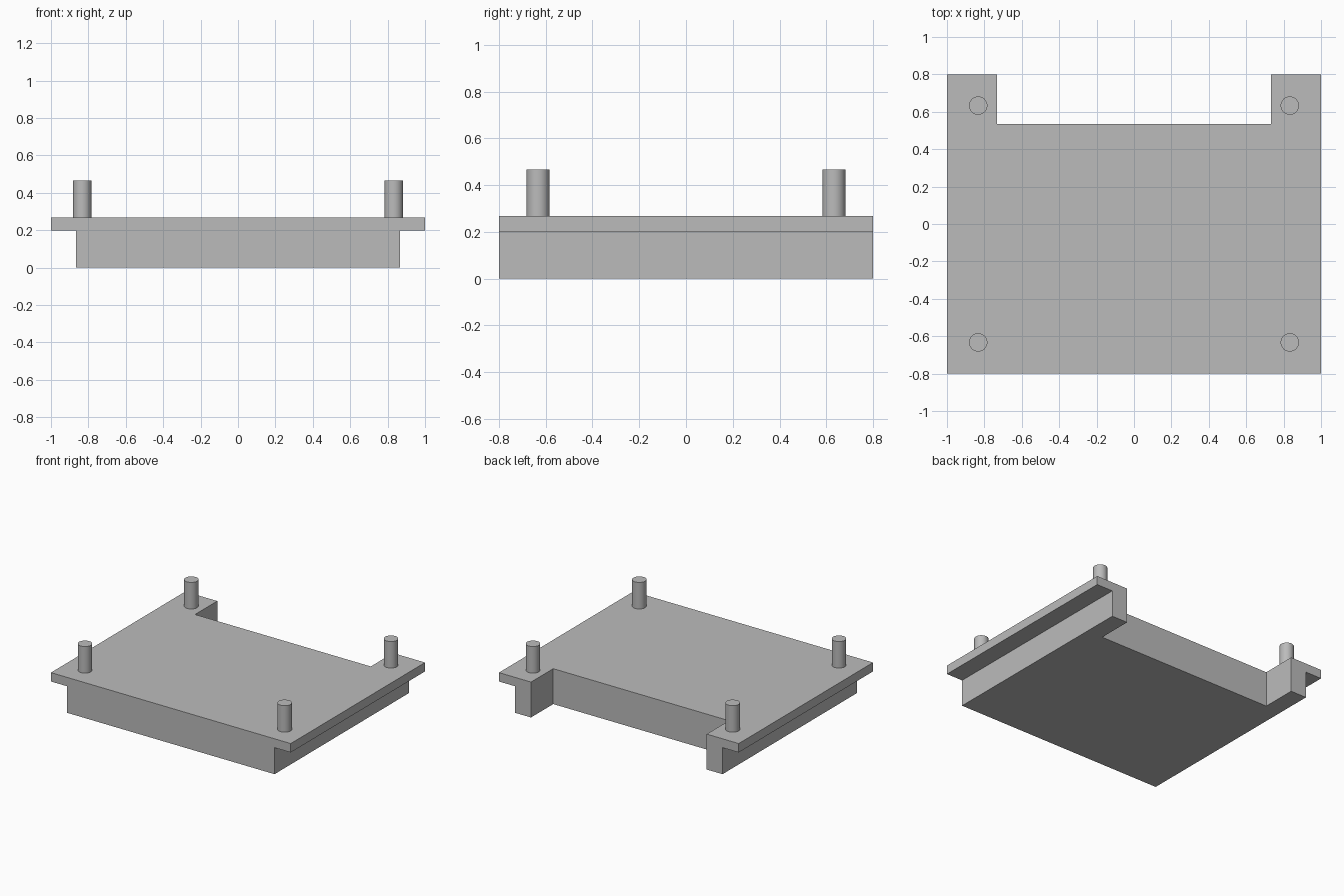
import bpy, bmesh
from mathutils import Matrix

cube = bpy.data.objects.get("Cube")
if cube:
    bpy.data.objects.remove(cube, do_unlink=True)

# Single flat colour
grey = bpy.data.materials.new("plain_grey")
grey.use_nodes = True
colour = (0.5, 0.5, 0.5, 1)
grey.diffuse_color = colour
grey.node_tree.nodes["Principled BSDF"].inputs["Base Color"].default_value = colour

DEPTH = 0.8        # half depth
TOP = 0.267        # top of the plate
LEDGE = 0.2        # underside of the overhang


def add_object(name, bm):
    bmesh.ops.recalc_face_normals(bm, faces=bm.faces)
    mesh = bpy.data.meshes.new(name)
    bm.to_mesh(mesh)
    bm.free()
    mesh.materials.append(grey)
    obj = bpy.data.objects.new(name, mesh)
    bpy.context.collection.objects.link(obj)
    return obj


def prism(name, profile, y0, y1):
    """Extrude an x-z profile along y."""
    bm = bmesh.new()
    face = bm.faces.new([bm.verts.new((x, y0, z)) for x, z in profile])
    ext = bmesh.ops.extrude_face_region(bm, geom=[face])
    verts = [v for v in ext["geom"] if isinstance(v, bmesh.types.BMVert)]
    bmesh.ops.translate(bm, verts=verts, vec=(0, y1 - y0, 0))
    return add_object(name, bm)


# Base block with a thin overhanging plate on both sides
half = [(0.865, 0), (0.865, LEDGE), (1, LEDGE), (1, TOP)]
base = prism("base_plate", half + [(-x, z) for x, z in reversed(half)], -DEPTH, DEPTH)

# Rectangular notch through the back edge
notch = prism("notch_cutter", [(-0.733, -1), (0.733, -1), (0.733, 1), (-0.733, 1)], 0.535, 1)
notch.hide_render = True
cut = base.modifiers.new("notch", "BOOLEAN")
cut.operation = "DIFFERENCE"
cut.solver = "EXACT"
cut.object = notch
bpy.context.view_layer.objects.active = base
base.select_set(True)
bpy.ops.object.modifier_apply(modifier=cut.name)
bpy.data.objects.remove(notch, do_unlink=True)
base.select_set(False)

# Four round pegs near the corners
PEG = 0.2
for side, sx in (("left", 1), ("right", -1)):
    for end, sy in (("front", -1), ("back", 1)):
        bm = bmesh.new()
        bmesh.ops.create_cone(bm, cap_ends=True, segments=48, radius1=0.049, radius2=0.049,
                              depth=PEG, matrix=Matrix.Translation((0, 0, PEG / 2)))
        peg = add_object(f"{end}_{side}_peg", bm)
        peg.location = (0.833 * sx, 0.633 * sy, TOP)
        bpy.context.view_layer.objects.active = peg
        peg.select_set(True)
        bpy.ops.object.shade_smooth_by_angle()
        peg.select_set(False)
